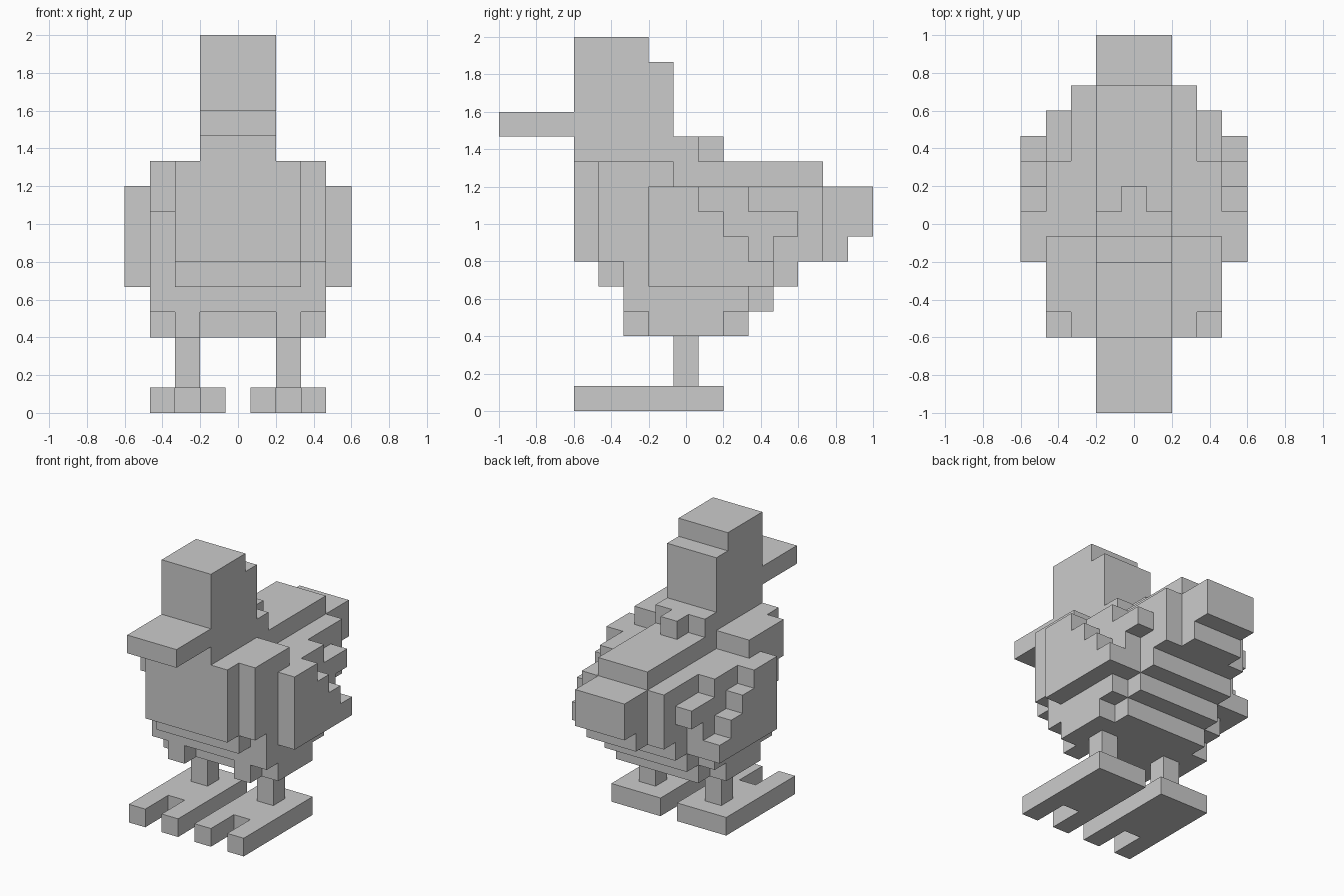
import bpy, bmesh
from mathutils import Vector

if "Cube" in bpy.data.objects:
    bpy.data.objects.remove(bpy.data.objects["Cube"])

U = 2 / 15          # edge length of one cube
parts = {}          # part name -> set of grid cells
filled = set()      # all cells in use


def cells(x0, x1, y0, y1, z0, z1):
    return {(x, y, z) for x in range(x0, x1 + 1)
            for y in range(y0, y1 + 1) for z in range(z0, z1 + 1)}


def part(name, boxes, mirror=False, cut=()):
    """Inclusive cell boxes, optionally mirrored in x, minus cut boxes."""
    s = set().union(*(cells(*b) for b in boxes))
    if mirror:
        s |= {(-x, y, z) for x, y, z in s}
    for b in cut:
        s -= cells(*b)
    parts[name] = s - filled
    filled.update(s)


# Feet with two toes, and legs
part("feet", [(1, 3, -4, 1, 0, 0)], True,
     [(2, 2, -4, -3, 0, 0), (-2, -2, -4, -3, 0, 0)])
part("legs", [(2, 2, 0, 0, 1, 2)], True)

# Stepped round body; one front left corner is partly missing
part("body", [
    (0, 3, -1, 1, 3, 3), (0, 2, -1, 2, 3, 3), (2, 2, -2, -2, 3, 3),
    (0, 3, -2, 2, 4, 4), (0, 2, 3, 3, 4, 4),
    (0, 2, -3, 4, 5, 5), (3, 3, -2, 3, 5, 5),
    (0, 2, -4, 5, 6, 8),
    (3, 3, -3, 3, 6, 6), (3, 3, -3, 4, 7, 7), (3, 3, -3, 2, 8, 8),
    (0, 2, -4, -1, 9, 9), (3, 3, -3, -1, 9, 9), (0, 1, 0, 5, 9, 9),
], True, [(-3, -3, -3, -3, 6, 7)])

# Stair-stepped wings
part("wings", [(4, 4, -1, 8 - z, z, z) for z in range(5, 9)], True)

# Tail, neck and head, beak
part("tail", [(-1, 1, 6, 6, 6, 6), (-1, 1, 6, 7, 7, 8)])
part("head", [(-1, 1, -4, 0, 10, 10), (0, 0, 1, 1, 10, 10),
              (-1, 1, -4, -1, 11, 13), (-1, 1, -4, -2, 14, 14)])
part("beak", [(-1, 1, -7, -5, 11, 11)])

# Build only the outer skin of each part
for name, s in parts.items():
    bm = bmesh.new()
    for c in s:
        for axis in range(3):
            for sign in (-1, 1):
                n = [0, 0, 0]
                n[axis] = sign
                if tuple(a + b for a, b in zip(c, n)) in filled:
                    continue
                a, b = Vector((0, 0, 0)), Vector((0, 0, 0))
                a[(axis + 1) % 3] = 0.5
                b[(axis + 2) % 3] = 0.5 * sign
                m = Vector(c) + Vector((0, 0, 0.5)) + Vector(n) * 0.5
                bm.faces.new([bm.verts.new((m + v) * U)
                              for v in (-a - b, a - b, a + b, b - a)])
    bmesh.ops.remove_doubles(bm, verts=bm.verts, dist=1e-4)
    bmesh.ops.dissolve_limit(bm, angle_limit=0.02, verts=bm.verts, edges=bm.edges)
    mesh = bpy.data.meshes.new(name)
    bm.to_mesh(mesh)
    bm.free()
    bpy.context.collection.objects.link(bpy.data.objects.new(name, mesh))
